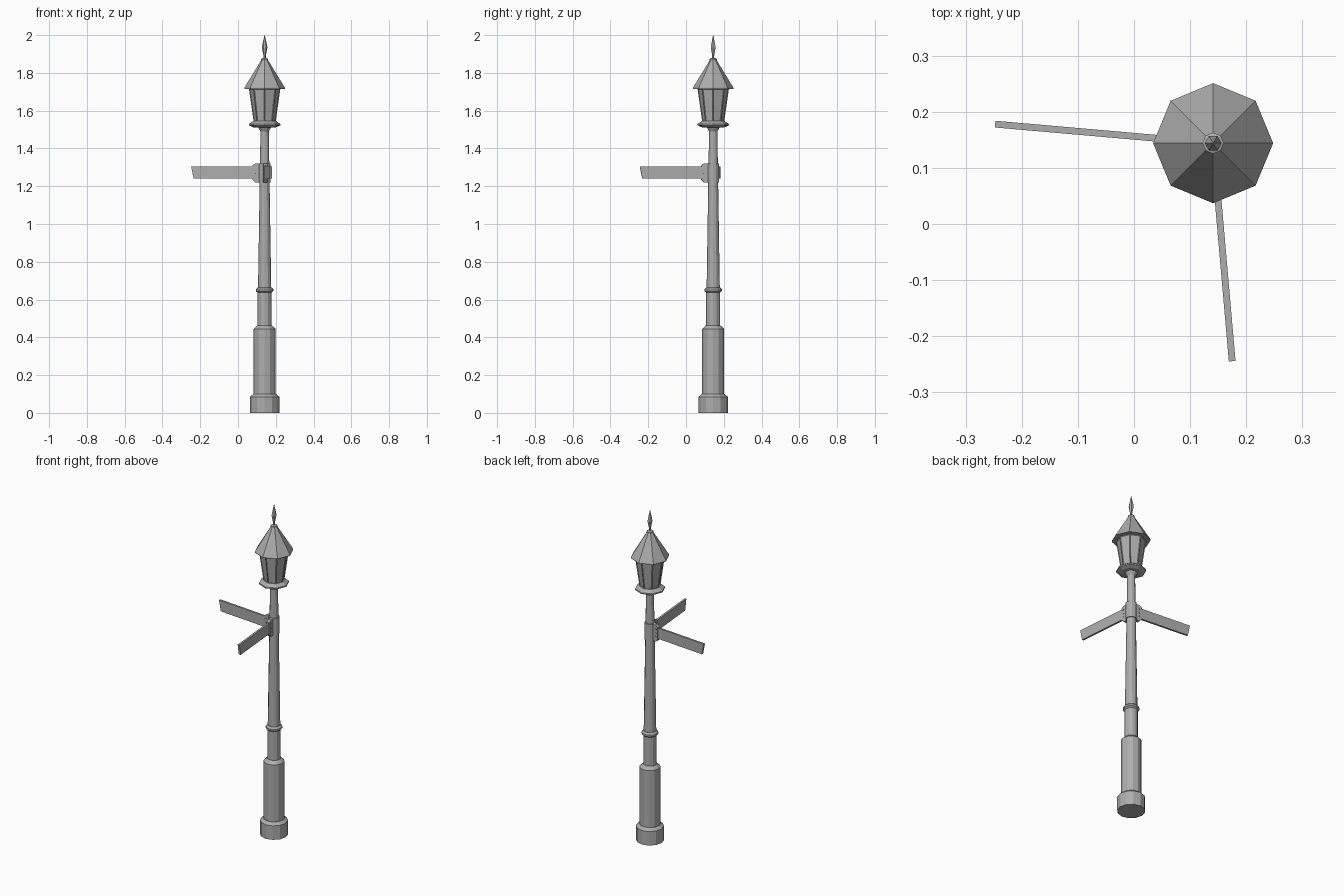
import bpy, bmesh, math
from mathutils import Matrix, Vector

cube = bpy.data.objects.get("Cube")
if cube:
    bpy.data.objects.remove(cube, do_unlink=True)

POST = Vector((0.141, 0.144, 0))
SIDES = 8

grey = bpy.data.materials.new("plain grey")
grey.use_nodes = True
colour = (0.42, 0.42, 0.42, 1)
grey.diffuse_color = colour
grey.node_tree.nodes["Principled BSDF"].inputs["Base Color"].default_value = colour


def finish(name, bm, matrix=Matrix()):
    bmesh.ops.recalc_face_normals(bm, faces=bm.faces)
    mesh = bpy.data.meshes.new(name)
    bm.to_mesh(mesh)
    bm.free()
    mesh.materials.append(grey)
    obj = bpy.data.objects.new(name, mesh)
    obj.matrix_world = Matrix.Translation(POST) @ matrix
    bpy.context.collection.objects.link(obj)
    return obj


def turned(name, profile, sides=SIDES):
    """Stack rings of (radius, height) into a closed faceted column."""
    bm = bmesh.new()
    rings = []
    for r, z in profile:
        rings.append([bm.verts.new((r * math.cos(i * math.tau / sides),
                                    r * math.sin(i * math.tau / sides), z))
                      for i in range(sides)])
    for low, high in zip(rings, rings[1:]):
        for i in range(sides):
            j = (i + 1) % sides
            bm.faces.new((low[i], low[j], high[j], high[i]))
    bm.faces.new(rings[0][::-1])
    bm.faces.new(rings[-1])
    return finish(name, bm)


def plate(name, outline, thickness, matrix):
    """Extrude an (outward, height) outline symmetrically about its plane."""
    bm = bmesh.new()
    face = bm.faces.new([bm.verts.new((x, -thickness / 2, z)) for x, z in outline])
    moved = bmesh.ops.extrude_face_region(bm, geom=[face])["geom"]
    bmesh.ops.translate(bm, vec=(0, thickness, 0),
                        verts=[v for v in moved if isinstance(v, bmesh.types.BMVert)])
    return finish(name, bm, matrix)


# Post
turned("base", [(0.078, 0), (0.078, 0.085), (0.06, 0.1)], 12)
turned("pedestal", [(0.058, 0.09), (0.058, 0.445), (0.038, 0.463)], 12)
turned("lower_post", [(0.037, 0.45), (0.037, 0.645)], 12)
turned("post_ring", [(0.037, 0.637), (0.046, 0.645), (0.046, 0.655), (0.036, 0.665)], 12)
turned("upper_post", [(0.035, 0.655), (0.022, 1.49), (0.036, 1.515), (0.036, 1.525)], 12)

# Lantern
turned("lantern_tray", [(0.06, 1.512), (0.083, 1.522), (0.083, 1.53), (0.06, 1.545)])
body = turned("lantern_glass", [(0.058, 1.54), (0.083, 1.715)])

# Raised frames around the glass panes
bm = bmesh.new()
bm.from_mesh(body.data)
panes = [f for f in bm.faces if len(f.verts) == 4]
bmesh.ops.inset_individual(bm, faces=panes, thickness=0.006, depth=-0.003)
bm.to_mesh(body.data)
bm.free()

turned("roof", [(0.107, 1.716), (0.107, 1.722), (0.019, 1.866), (0.019, 1.874), (0.01, 1.878)])
turned("finial", [(0.007, 1.87), (0.006, 1.89), (0.015, 1.935), (0.012, 1.95), (0.001, 2.0)], 6)

# Sign boards with their clamps
turned("clamp_collar", [(0.031, 1.22), (0.031, 1.32)], 12)
for side, angle in (("right", 175), ("front", 275)):
    turn = Matrix.Rotation(math.radians(angle), 4, 'Z')
    plate(side + "_sign_board",
          [(0.02, 1.24), (0.377, 1.24), (0.39, 1.305), (0.02, 1.305)], 0.012, turn)
    plate(side + "_bracket",
          [(0.02, 1.22), (0.05, 1.22), (0.064, 1.235), (0.064, 1.31), (0.05, 1.32),
           (0.02, 1.32)], 0.02, turn)
    # Bolt heads on both faces of the bracket
    for row in (1.25, 1.272, 1.295):
        bm = bmesh.new()
        bmesh.ops.create_cone(bm, cap_ends=True, segments=6, radius1=0.004, radius2=0.004,
                              depth=0.025)
        bolt = finish(side + "_bolt", bm, turn @ Matrix.Translation((0.05, 0, row))
                      @ Matrix.Rotation(math.pi / 2, 4, 'X'))
